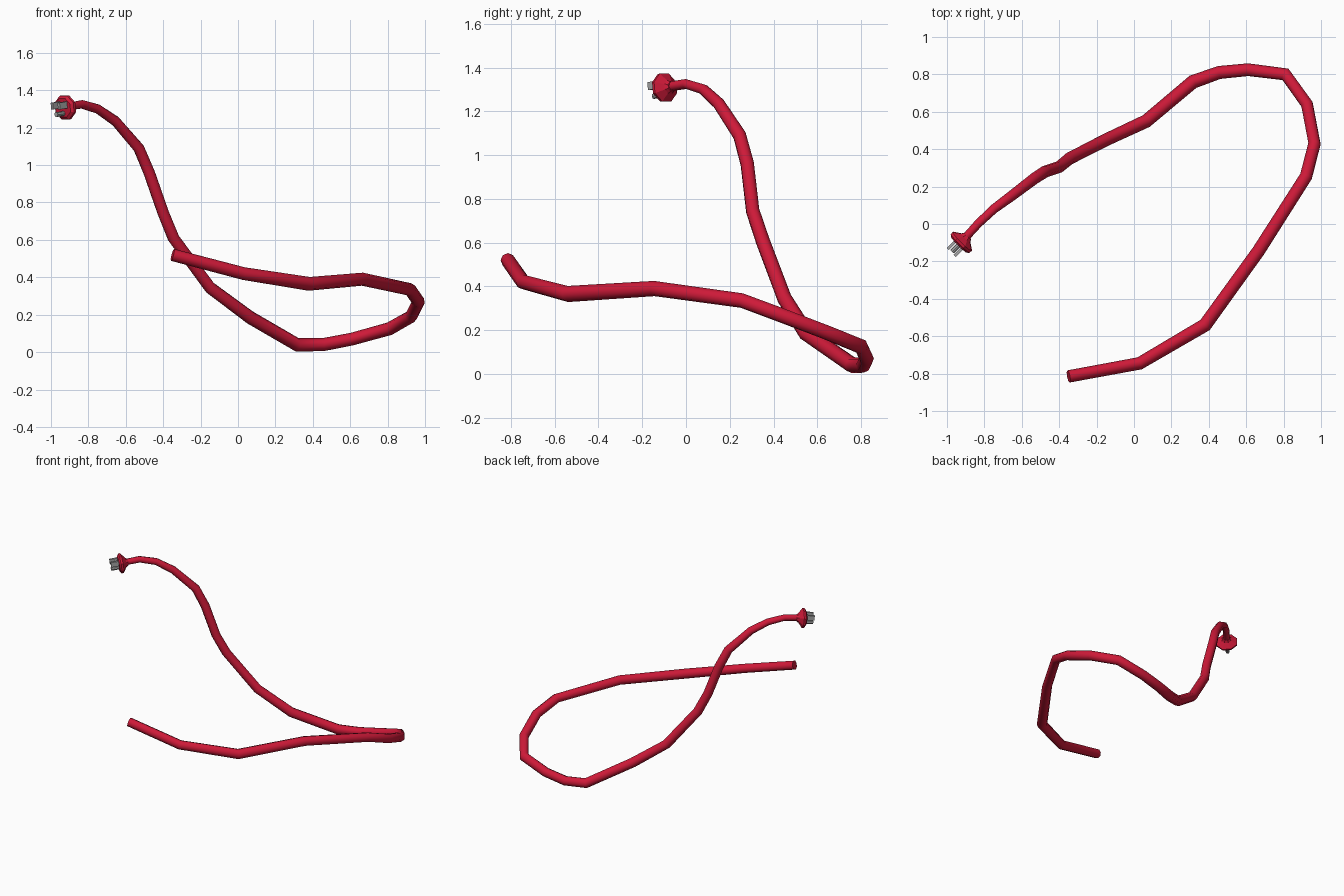
import bpy, bmesh, math
from mathutils import Vector, Matrix

if "Cube" in bpy.data.objects:
    bpy.data.objects.remove(bpy.data.objects["Cube"])


def material(name, color):
    m = bpy.data.materials.new(name)
    m.diffuse_color = color
    m.use_nodes = True
    m.node_tree.nodes["Principled BSDF"].inputs["Base Color"].default_value = m.diffuse_color
    return m


RED = material("red_rubber", (0.62, 0.01, 0.04, 1))
GREY = material("grey_metal", (0.4, 0.4, 0.4, 1))

# Cord: path points from the free end to the plug (x, y, z, radius)
PATH = [
    (-0.35, -0.815, 0.52, .033), (0.03, -0.745, 0.42, .034), (0.38, -0.54, 0.365, .037),
    (0.665, -0.145, 0.39, .035), (0.92, 0.255, 0.335, .034), (0.965, 0.43, 0.27, .034),
    (0.925, 0.64, 0.19, .034), (0.81, 0.80, 0.125, .035), (0.61, 0.825, 0.07, .034),
    (0.455, 0.81, 0.04, .035), (0.315, 0.76, 0.04, .037), (0.065, 0.55, 0.185, .036),
    (-0.15, 0.45, 0.345, .034), (-0.345, 0.35, 0.61, .033), (-0.40, 0.305, 0.745, .032),
    (-0.475, 0.28, 0.96, .032), (-0.53, 0.245, 1.09, .031), (-0.655, 0.15, 1.235, .028),
    (-0.75, 0.08, 1.30, .025), (-0.835, 0.0, 1.325, .023), (-0.90, -0.072, 1.314, .022),
]
curve = bpy.data.curves.new("cord", "CURVE")
curve.dimensions = "3D"
curve.bevel_depth = 1.0
curve.bevel_resolution = 2
curve.use_fill_caps = True
spline = curve.splines.new("POLY")
spline.points.add(len(PATH) - 1)
for p, (x, y, z, r) in zip(spline.points, PATH):
    p.co = (x, y, z, 1)
    p.radius = r
cord = bpy.data.objects.new("cord", curve)
bpy.context.collection.objects.link(cord)
curve.materials.append(RED)
bpy.context.view_layer.objects.active = cord
cord.select_set(True)
bpy.ops.object.convert(target="MESH")
cord = bpy.context.object
bpy.ops.object.shade_smooth_by_angle(angle=math.radians(50))

# Plug frame: local z points out of the plug, local y points up
axis = Vector((-0.70, -0.70, -0.12)).normalized()
side = Vector((0, 0, 1)).cross(axis).normalized()
up = axis.cross(side)
frame = Matrix((side, up, axis)).transposed().to_4x4()
frame.translation = (-0.889, -0.064, 1.314)


def finish(name, bm, mat):
    bmesh.ops.recalc_face_normals(bm, faces=bm.faces)
    me = bpy.data.meshes.new(name)
    bm.to_mesh(me)
    bm.free()
    me.materials.append(mat)
    ob = bpy.data.objects.new(name, me)
    ob.matrix_world = frame
    bpy.context.collection.objects.link(ob)


# Plug body: eight-sided flare with a chamfered front rim
bm = bmesh.new()
SIDES = 8
rings = []
for d, r in [(0, .026), (.015, .036), (.042, .077), (.056, .076), (.067, .060)]:
    rings.append([bm.verts.new((r * math.cos(a), 0.9 * r * math.sin(a), d))
                  for a in (math.tau * (i + .5) / SIDES for i in range(SIDES))])
for a, b in zip(rings, rings[1:]):
    for i in range(SIDES):
        j = (i + 1) % SIDES
        bm.faces.new((a[i], a[j], b[j], b[i]))
bm.faces.new(rings[0])
bm.faces.new(rings[-1])
finish("plug_body", bm, RED)

# Prongs: two blades above
for name, u in (("left_prong", -.026), ("right_prong", .026)):
    bm = bmesh.new()
    bmesh.ops.create_cube(bm, size=1, matrix=Matrix.Translation((u, .016, .09))
                          @ Matrix.Diagonal((.016, .036, .065, 1)))
    finish(name, bm, GREY)

# Earth pin below
bm = bmesh.new()
bmesh.ops.create_cone(bm, cap_ends=True, segments=8, radius1=.013, radius2=.013,
                      depth=.065, matrix=Matrix.Translation((0, -.03, .09)))
finish("earth_pin", bm, GREY)
